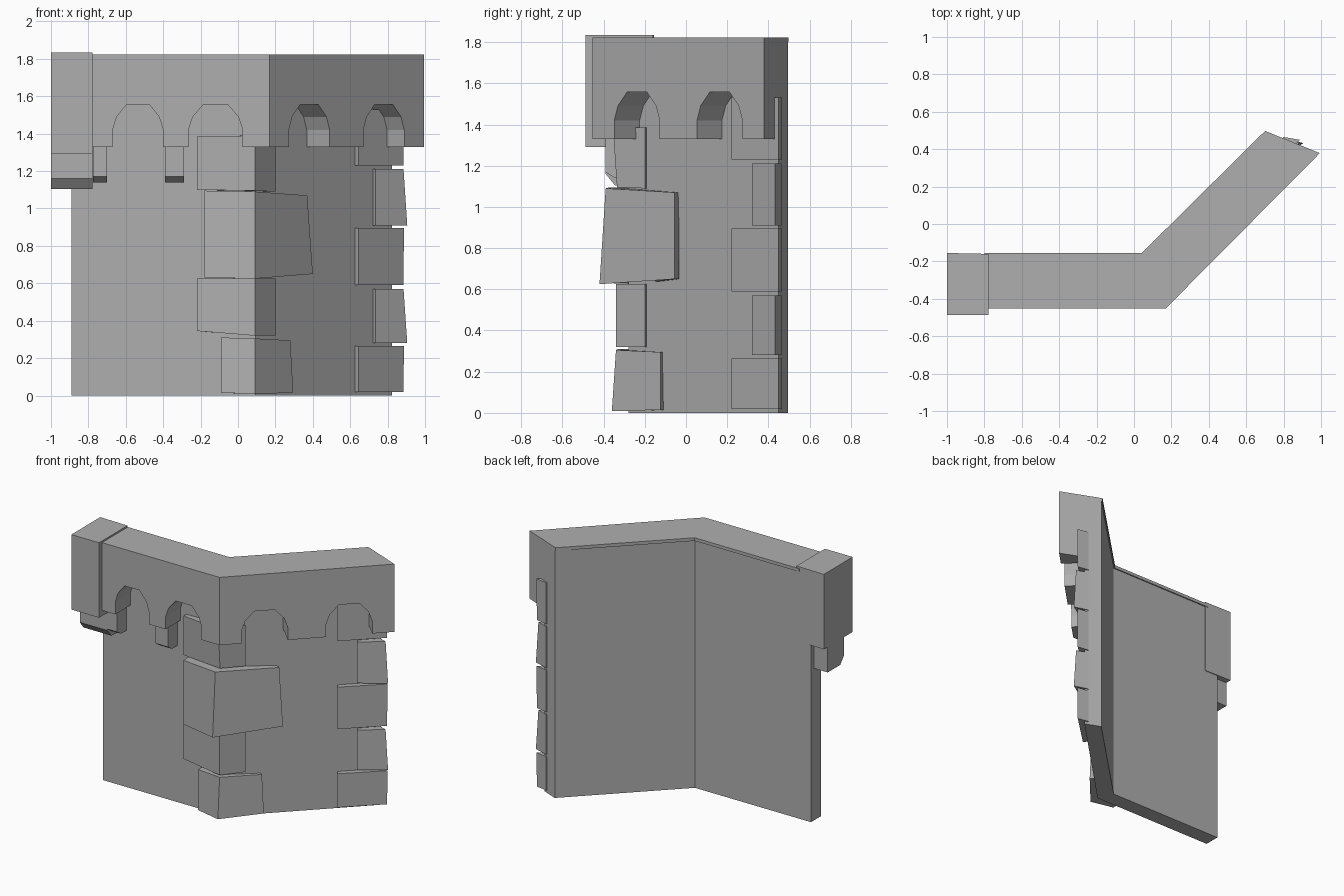
import bpy, bmesh, math
from mathutils import Vector, Matrix

if "Cube" in bpy.data.objects:
    bpy.data.objects.remove(bpy.data.objects["Cube"])

# dark grey stone used for every part
stone = bpy.data.materials.new("stone")
stone.diffuse_color = (0.43, 0.43, 0.43, 1)
stone.use_nodes = True
stone.node_tree.nodes["Principled BSDF"].inputs["Base Color"].default_value = stone.diffuse_color


def loft(name, low, high):
    """Closed solid between two matching loops of 3D points."""
    me = bpy.data.meshes.new(name)
    bm = bmesh.new()
    a = [bm.verts.new(p) for p in low]
    b = [bm.verts.new(p) for p in high]
    n = len(a)
    bm.faces.new(a[::-1])
    bm.faces.new(b)
    for i in range(n):
        j = (i + 1) % n
        bm.faces.new((a[i], a[j], b[j], b[i]))
    bmesh.ops.recalc_face_normals(bm, faces=bm.faces)
    bm.to_mesh(me)
    bm.free()
    me.materials.append(stone)
    ob = bpy.data.objects.new(name, me)
    bpy.context.collection.objects.link(ob)
    return ob


def prism(name, outline, z0, z1):
    return loft(name, [(x, y, z0) for x, y in outline], [(x, y, z1) for x, y in outline])


def bent(front, back, x0):
    """Footprint of the two wings, mitred at the corner and at the far end."""
    def line(y):
        d = -0.155 - y
        return [(x0, y), (0.04 + 0.43 * d, y), (0.70 + d * .985, 0.498 - 0.40 * d)]
    return line(front) + line(back)[::-1]


# main wall
prism("wall", bent(-0.28, -0.165, -0.89), 0, 1.80)

# overhanging parapet and its coping
parapet = prism("parapet", bent(-0.453, -0.22, -0.80), 1.33, 1.80)
prism("coping", bent(-0.453, -0.156, -0.80), 1.80, 1.823)

# arched openings cut through the parapet down to the wall face
ARCH = [(-.5, 1.2), (.5, 1.2), (.5, 1.42), (.42, 1.49), (.22, 1.557),
        (-.22, 1.557), (-.42, 1.49), (-.5, 1.42)]
wing = math.radians(45)
for x, y, width, turn in [(-.535, -.453, .27, 0), (-.12, -.453, .29, 0),
                          (.383, -.24, .31, wing), (.783, .16, .31, wing)]:
    m = Matrix.Translation((x, y, 0)) @ Matrix.Rotation(turn, 4, 'Z')
    cutter = loft("arch_cutter",
                  [m @ Vector((u * width, -.1, z)) for u, z in ARCH],
                  [m @ Vector((u * width, .19, z)) for u, z in ARCH])
    cutter.hide_render = True
    mod = parapet.modifiers.new("arch", 'BOOLEAN')
    mod.operation = 'DIFFERENCE'
    mod.solver = 'EXACT'
    mod.object = cutter
    bpy.context.view_layer.objects.active = parapet
    bpy.ops.object.modifier_apply(modifier=mod.name)
    bpy.data.objects.remove(cutter, do_unlink=True)

# raised block at the left end
prism("end_block", [(-1, -.487), (-.777, -.487), (-.777, -.16), (-1, -.155)], 1.29, 1.835)


# corbels with a chamfered foot
def corbel(name, x0, x1, foot, top, back, cut):
    prof = [(-.39, top), (-.39, foot + cut), (-.345, foot), (back, foot), (back, top)]
    loft(name, [(x0, y, z) for y, z in prof], [(x1, y, z) for y, z in prof])


corbel("end_corbel", -1, -.777, 1.105, 1.30, -.20, .055)
corbel("side_corbel", -.775, -.70, 1.14, 1.34, -.27, .03)
corbel("middle_corbel", -.39, -.29, 1.14, 1.34, -.27, .03)


# corner stones wrapping the bend: left end, nose, right end, slanted a little
def corner_stone(left, right, nose0, nose1, z, dx):
    def ring(nose, shift, heights):
        (lx, ly), (rx, ry) = left, right
        pts = [(lx, ly), (.09, nose), (rx - shift, ry), (rx - shift - .04, ry + .02),
               (.07, -.23), (lx, -.25)]
        hs = [heights[0], heights[1], heights[2], heights[2], heights[1], heights[0]]
        return [(x, y, h) for (x, y), h in zip(pts, hs)]
    loft("corner_stone", ring(nose0, 0, z[:3]), ring(nose1, dx, z[3:]))


corner_stone((-.09, -.33), (.295, -.125), -.36, -.34, (.015, .008, .015, .31, .305, .295), .015)
corner_stone((-.22, -.31), (.20, -.20), -.34, -.34, (.345, .32, .32, .625, .625, .625), 0)
corner_stone((-.18, -.37), (.40, -.055), -.42, -.39, (.63, .625, .65, 1.095, 1.09, 1.07), .03)
corner_stone((-.22, -.31), (.20, -.20), -.335, -.355, (1.10, 1.095, 1.09, 1.385, 1.39, 1.385), 0)

# alternating wide and narrow stones at the right end
WIDE = [(.625, .25), (.645, .22), (.885, .45), (.80, .465)]
NARROW = [(.72, .35), (.735, .32), (.905, .432), (.80, .464)]
for i, (z0, z1) in enumerate([(.02, .265), (.28, .57), (.59, .895), (.91, 1.21), (1.23, 1.53)]):
    shape = NARROW if i % 2 else WIDE
    lean = .02 if i % 2 else -.002
    loft("end_stone", [(x, y, z0) for x, y in shape],
         [(x - lean * (k == 2), y, z1) for k, (x, y) in enumerate(shape)])
